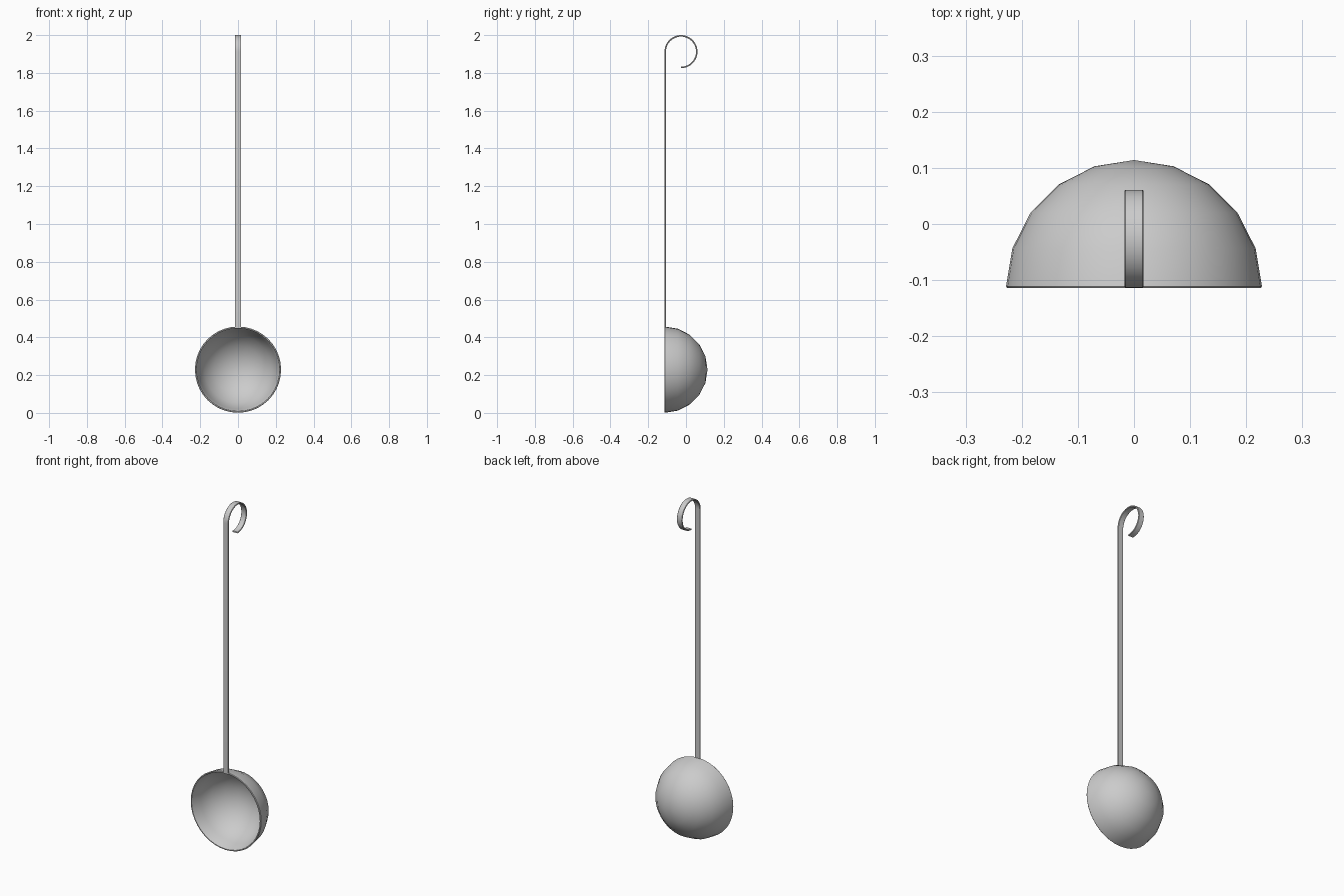
import bpy, bmesh
from math import sin, cos, pi, radians

if "Cube" in bpy.data.objects:
    bpy.data.objects.remove(bpy.data.objects["Cube"])


def make_object(name, bm):
    bmesh.ops.recalc_face_normals(bm, faces=bm.faces)
    mesh = bpy.data.meshes.new(name)
    bm.to_mesh(mesh)
    bm.free()
    obj = bpy.data.objects.new(name, mesh)
    bpy.context.collection.objects.link(obj)
    bpy.ops.object.select_all(action='DESELECT')
    obj.select_set(True)
    bpy.context.view_layer.objects.active = obj
    bpy.ops.object.shade_smooth_by_angle(angle=radians(35))
    return obj


# Bowl: hollow half sphere spun around the y axis, open to the front
R, WALL, Y0, ZC = 0.228, 0.009, -0.114, 0.229
RINGS, SEGMENTS = 5, 40
outer = [(R * sin(a), Y0 + R * cos(a)) for a in (i * pi / 2 / RINGS for i in range(RINGS + 1))]
outer[-1] = (R, Y0 + 0.003)
r = R - WALL
inner = [(r * sin(a), Y0 + r * cos(a)) for a in (i * pi / 2 / RINGS for i in range(RINGS, -1, -1))]
inner[0] = (r, Y0 + 0.003)
rim = [(R - 0.002, Y0), (r + 0.002, Y0)]
bm = bmesh.new()
verts = [bm.verts.new((rad, y, ZC)) for rad, y in outer + rim + inner]
edges = [bm.edges.new(pair) for pair in zip(verts, verts[1:])]
bmesh.ops.spin(bm, geom=verts + edges, cent=(0, 0, ZC), axis=(0, 1, 0),
               angle=2 * pi, steps=SEGMENTS, use_duplicate=False)
bmesh.ops.remove_doubles(bm, verts=bm.verts, dist=0.0001)
make_object("bowl", bm)

# Handle: chamfered flat strip swept up the stem and around the hook
T, HW, CH = 0.008, 0.017, 0.002
HOOK_R, HOOK_Y, HOOK_Z = 0.0835, -0.0265, 1.9125
path = [(Y0 + T / 2, 0.448, -1, 0)]
for i in range(37):
    a = pi - radians(270) * i / 36
    path.append((HOOK_Y + HOOK_R * cos(a), HOOK_Z + HOOK_R * sin(a), cos(a), sin(a)))
h = T / 2
section = [(-HW, -h + CH), (-HW + CH, -h), (HW - CH, -h), (HW, -h + CH),
           (HW, h - CH), (HW - CH, h), (-HW + CH, h), (-HW, h - CH)]
bm = bmesh.new()
loops = [[bm.verts.new((x, y + d * ny, z + d * nz)) for x, d in section]
         for y, z, ny, nz in path]
n = len(section)
for a, b in zip(loops, loops[1:]):
    for i in range(n):
        j = (i + 1) % n
        bm.faces.new((a[i], a[j], b[j], b[i]))
bm.faces.new(loops[0])
bm.faces.new(loops[-1])
make_object("handle", bm)
